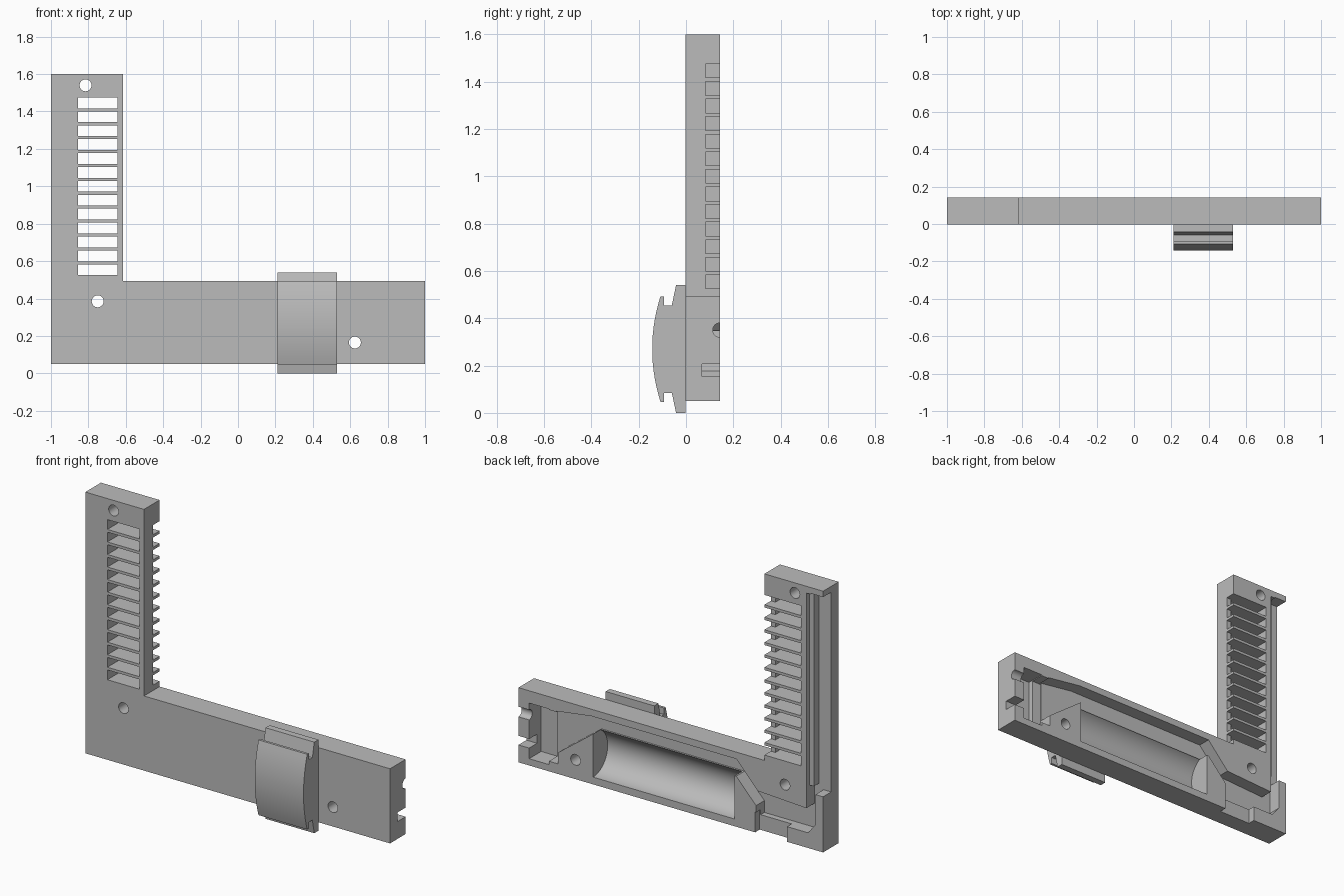
import bpy
import bmesh
import math
from mathutils import Matrix

if "Cube" in bpy.data.objects:
    bpy.data.objects.remove(bpy.data.objects["Cube"])

grey = bpy.data.materials.new("plain grey")
grey.use_nodes = True
grey.diffuse_color = (0.5, 0.5, 0.5, 1)
grey.node_tree.nodes["Principled BSDF"].inputs["Base Color"].default_value = (0.5, 0.5, 0.5, 1)

FRONT, BACK, OUT = -0.003, 0.143, 0.25


def finish(name, bm):
    bmesh.ops.recalc_face_normals(bm, faces=bm.faces)
    mesh = bpy.data.meshes.new(name)
    bm.to_mesh(mesh)
    bm.free()
    mesh.materials.append(grey)
    obj = bpy.data.objects.new(name, mesh)
    bpy.context.collection.objects.link(obj)
    return obj


def prism(name, outline, start, depth):
    """Extrude a closed 3D outline made by mapping 2D points along a direction."""
    bm = bmesh.new()
    face = bm.faces.new([bm.verts.new(p) for p in outline])
    out = bmesh.ops.extrude_face_region(bm, geom=[face])
    verts = [g for g in out["geom"] if isinstance(g, bmesh.types.BMVert)]
    bmesh.ops.translate(bm, verts=verts, vec=depth)
    bmesh.ops.translate(bm, verts=bm.verts, vec=start)
    return finish(name, bm)


def plate(name, points, y0, y1):
    return prism(name, [(x, 0, z) for x, z in points], (0, y0, 0), (0, y1 - y0, 0))


def box(name, x0, x1, z0, z1, y0, y1=OUT):
    return plate(name, [(x0, z0), (x1, z0), (x1, z1), (x0, z1)], y0, y1)


def rod(name, axis, centre, radius, length, sides=32):
    bm = bmesh.new()
    bmesh.ops.create_cone(bm, cap_ends=True, segments=sides, radius1=radius, radius2=radius, depth=length)
    turn = Matrix.Rotation(math.pi / 2, 4, axis)
    bmesh.ops.transform(bm, matrix=Matrix.Translation(centre) @ turn, verts=bm.verts)
    return finish(name, bm)


def cut(target, cutter):
    mod = target.modifiers.new("cut", "BOOLEAN")
    mod.operation = "DIFFERENCE"
    mod.solver = "EXACT"
    mod.object = cutter
    bpy.context.view_layer.update()
    result = bpy.data.meshes.new_from_object(target.evaluated_get(bpy.context.evaluated_depsgraph_get()))
    target.modifiers.clear()
    target.data = result
    bpy.data.objects.remove(cutter)


# L-shaped housing
body = plate("housing", [(-1, 0.05), (1, 0.05), (1, 0.493), (-0.615, 0.493), (-0.615, 1.6), (-1, 1.6)], FRONT, BACK)

# Comb of slots in the arm, leaving thin fins that reach the inner side
count, slot = 13, 0.058
pitch = (0.95 - slot) / (count - 1)
for i in range(count):
    z = 0.525 + i * pitch
    cut(body, box("slot", -0.855, -0.645, z, z + slot, -0.1))
    cut(body, box("comb gap", -0.7, -0.5, z, z + slot, 0.083))

# Wire channel over the battery trough and round to the corner pocket
cut(body, plate("wire channel", [
    (0.75, 0.42), (0.52, 0.452), (-0.43, 0.452), (-0.57, 0.3), (-0.89, 0.283), (-0.89, 0.41),
    (-0.95, 0.41), (-0.95, 0.2), (-0.9, 0.14), (-0.56, 0.14), (-0.56, 0.21), (-0.43, 0.35),
    (0.508, 0.35), (0.75, 0.17)], 0.065, OUT))
cut(body, box("bottom notch", -0.764, -0.554, 0, 0.17, 0.1))

# Half-round battery trough
cut(body, rod("trough", "Y", (0.045, BACK, 0.23), 0.137, 0.93, 64))

# End pocket, with a shallower step, cable hole and side notch
cut(body, box("end pocket", 0.8, 0.93, 0.09, 0.42, 0.03))
cut(body, box("pocket step", 0.74, 0.85, 0.11, 0.415, 0.06))
cut(body, rod("cable hole", "Y", (0.95, BACK, 0.35), 0.03, 0.2))
cut(body, box("side notch", 0.88, 1.1, 0.153, 0.207, 0.068))

# Rebate down the outer side of the arm
cut(body, box("arm rebate", -1.1, -0.92, 0.38, 1.565, 0.067))
cut(body, box("arm step", -0.94, -0.89, 0.4, 1.56, 0.115))

# Screw holes
for x, z in [(-0.815, 1.54), (-0.75, 0.385), (0.625, 0.165)]:
    cut(body, rod("screw hole", "X", (x, 0.07, z), 0.032, 0.5))

# Bowed belt clip: lower half of the side profile, mirrored about its middle
mid = 0.27
half = [(FRONT, 0), (-0.042, 0), (-0.06, 0.085), (-0.093, 0.085), (-0.093, 0.047), (-0.108, 0.047)]
half += [(-0.143 + 0.035 * t * t, mid - 0.223 * t) for t in (0.85, 0.7, 0.55, 0.4, 0.25, 0.1)]
profile = half + [(y, 2 * mid - z) for y, z in reversed(half)]
clip = prism("belt_clip", [(0, y, z) for y, z in profile], (0.21, 0, 0), (0.32, 0, 0))

# Smooth only the gently curved faces
for obj in (body, clip):
    bpy.ops.object.select_all(action="DESELECT")
    obj.select_set(True)
    bpy.context.view_layer.objects.active = obj
    bpy.ops.object.shade_smooth_by_angle(angle=math.radians(20))
